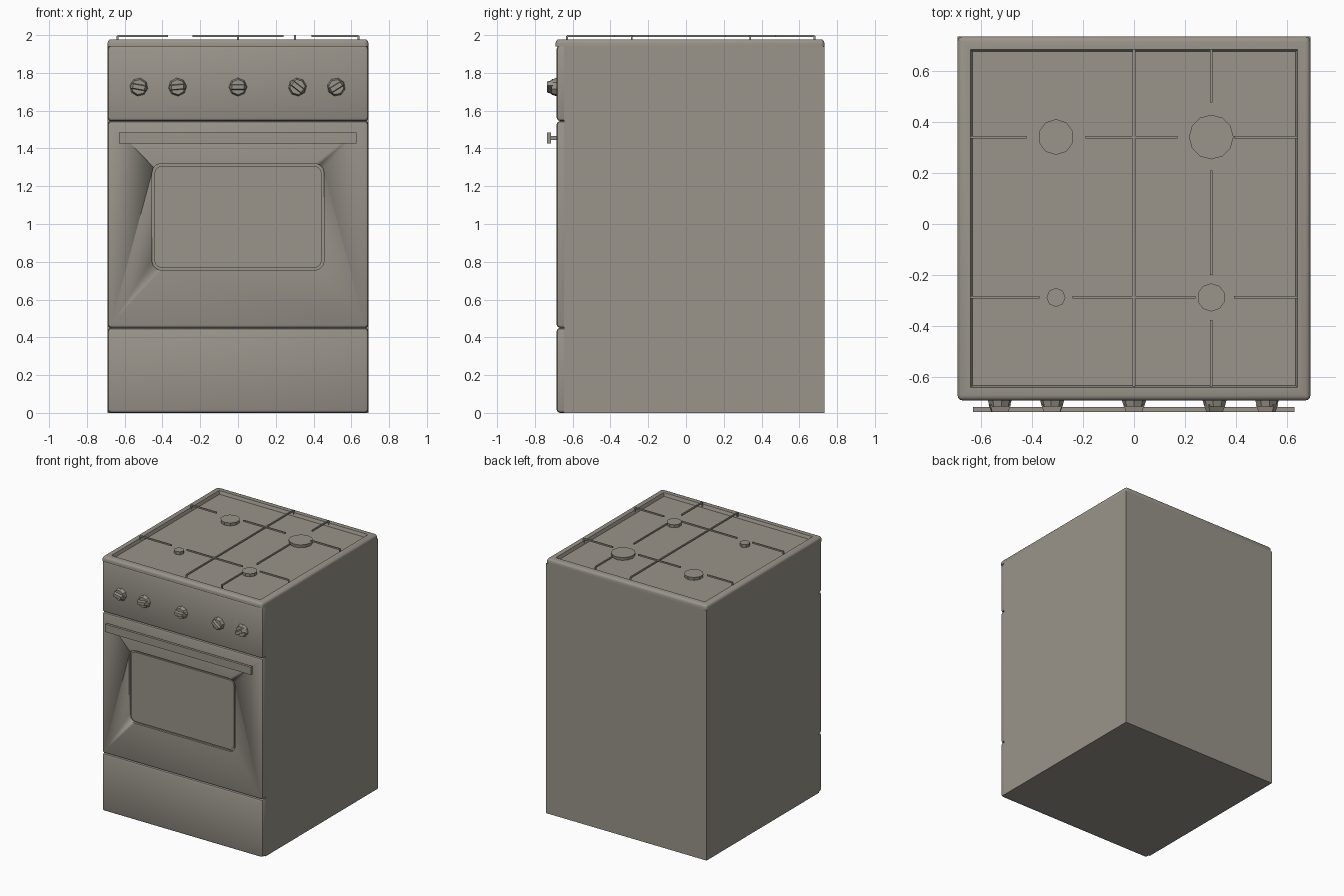
import bpy
import bmesh
from math import radians
from mathutils import Matrix, Vector

cube = bpy.data.objects.get("Cube")
if cube:
    bpy.data.objects.remove(cube, do_unlink=True)

# Single enamel colour
enamel = bpy.data.materials.new("warm grey enamel")
enamel.use_nodes = True
COLOUR = (0.32, 0.295, 0.255, 1)
enamel.diffuse_color = COLOUR
enamel.node_tree.nodes["Principled BSDF"].inputs["Base Color"].default_value = COLOUR


def finish(name, bm, smooth=True):
    """Turn a bmesh into a named, coloured object."""
    bmesh.ops.recalc_face_normals(bm, faces=bm.faces)
    mesh = bpy.data.meshes.new(name)
    bm.to_mesh(mesh)
    bm.free()
    mesh.materials.append(enamel)
    ob = bpy.data.objects.new(name, mesh)
    bpy.context.collection.objects.link(ob)
    if smooth:
        bpy.ops.object.select_all(action="DESELECT")
        ob.select_set(True)
        bpy.context.view_layer.objects.active = ob
        bpy.ops.object.shade_smooth_by_angle(angle=radians(35))
    return ob


def add_box(bm, lo, hi):
    lo, hi = Vector(lo), Vector(hi)
    matrix = Matrix.Translation((lo + hi) / 2) @ Matrix.Diagonal((*(hi - lo), 1))
    return bmesh.ops.create_cube(bm, size=1, matrix=matrix)["verts"]


def box(name, lo, hi, width=0, segments=2, rule=lambda edge: True):
    """Box whose edges that pass the rule are rounded."""
    bm = bmesh.new()
    add_box(bm, lo, hi)
    if width:
        edges = [e for e in bm.edges if rule(e)]
        bmesh.ops.bevel(bm, geom=edges, offset=width, segments=segments,
                        profile=0.5, affect="EDGES")
    return finish(name, bm)


def runs_along(edge, axis):
    a, b = edge.verts
    return abs(a.co[axis] - b.co[axis]) > 0.001


def rounded_slab(name, lo, hi, radius):
    """Slab facing front with rounded corners."""
    return box(name, lo, hi, radius, 3, lambda e: runs_along(e, 1))


# Carcass behind the front panels, and a narrower core that backs the grooves
HALF, FRONT, BACK, JOIN = 0.69, -0.685, 0.733, -0.645
box("carcass", (-HALF, JOIN, 0), (HALF, BACK, 1.94))
box("front_core", (-0.674, -0.669, 0.02), (0.674, JOIN + 0.01, 1.93))


# Front panels separated by shallow V grooves
def front_panel(name, bottom, top):
    return box(name, (-HALF, FRONT, bottom), (HALF, JOIN, top), 0.018, 2,
               lambda e: any(v.co.y < JOIN - 0.01 for v in e.verts))


front_panel("lower_drawer_front", 0, 0.45)
door = front_panel("oven_door", 0.45, 1.545)
front_panel("control_panel", 1.545, 1.945)

# Window set into a pocket, leaving a thin groove around it
cutter = rounded_slab("window_cutter", (-0.456, -0.75, 0.755), (0.456, -0.665, 1.32), 0.05)
cutter.hide_render = True
cut = door.modifiers.new("window_pocket", "BOOLEAN")
cut.operation, cut.object, cut.solver = "DIFFERENCE", cutter, "EXACT"
bpy.context.view_layer.objects.active = door
bpy.ops.object.modifier_apply(modifier=cut.name)
bpy.data.objects.remove(cutter, do_unlink=True)
rounded_slab("oven_window", (-0.443, -0.682, 0.768), (0.443, -0.66, 1.307), 0.04)

# Door handle on two stems
box("door_handle", (-0.63, -0.735, 1.425), (0.627, -0.715, 1.485))
for side, x in (("right", -0.52), ("left", 0.52)):
    box(side + "_handle_stem", (x - 0.02, -0.72, 1.445), (x + 0.02, FRONT + 0.01, 1.465))

# Hob plate with a sunken tray
bm = bmesh.new()
add_box(bm, (-HALF, -0.69, 1.94), (HALF, BACK, 1.978))
edges = [e for e in bm.edges if any(v.co.z > 1.95 for v in e.verts)]
bmesh.ops.bevel(bm, geom=edges, offset=0.02, segments=3, profile=0.5, affect="EDGES")
top = max((f for f in bm.faces if f.normal.z > 0.9), key=lambda f: f.calc_area())
bmesh.ops.inset_region(bm, faces=[top], thickness=0.043)
bmesh.ops.inset_region(bm, faces=[top], thickness=0.012, depth=-0.024)
finish("hob_plate", bm)

# Burner caps
TRAY = 1.95
BURNERS = {
    "back_right": (-0.305, 0.34, 0.07, 10),
    "back_left": (0.302, 0.34, 0.087, 12),
    "front_right": (-0.305, -0.287, 0.037, 8),
    "front_left": (0.302, -0.287, 0.055, 10),
}
for place, (x, y, radius, sides) in BURNERS.items():
    bm = bmesh.new()
    bmesh.ops.create_cone(bm, cap_ends=True, segments=sides, radius1=radius * 0.94,
                          radius2=radius, depth=0.03,
                          matrix=Matrix.Translation((x, y, TRAY + 0.013)))
    finish(place + "_burner", bm)


# Pan support rods, with feet where they meet the rim
def rods(name, axis, fixed, spans):
    bm = bmesh.new()
    t = 0.005
    for start, end in spans:
        lo, hi = [fixed - t] * 2, [fixed + t] * 2
        lo[axis], hi[axis] = start, end
        add_box(bm, (*lo, 1.989), (*hi, 2.0))
        for tip in (start, end):
            if abs(tip) > 0.6:
                lo[axis], hi[axis] = tip - t, tip + t
                add_box(bm, (*lo, 1.965), (*hi, 1.995))
    finish(name, bm, smooth=False)


rods("back_cross_rods", 0, 0.34, [(-0.637, -0.42), (-0.19, 0.17), (0.39, 0.637)])
rods("front_cross_rods", 0, -0.287, [(-0.637, -0.37), (-0.24, 0.24), (0.39, 0.637)])
rods("centre_rod", 1, 0, [(-0.63, 0.68)])
rods("left_rods", 1, 0.302, [(-0.63, -0.375), (-0.2, 0.21), (0.475, 0.68)])

# Control knobs: tapered eight-sided base with a turned grip bar
for i, (x, turn) in enumerate([(-0.525, 10), (-0.32, -5), (0, 0), (0.315, 38), (0.52, -32)]):
    bm = bmesh.new()
    to_front = Matrix.Rotation(radians(90), 4, "X")
    bmesh.ops.create_cone(bm, cap_ends=True, segments=8, radius1=0.049, radius2=0.04,
                          depth=0.03, matrix=Matrix.Translation((0, -0.013, 0)) @ to_front)
    grip = add_box(bm, (-0.042, -0.05, -0.016), (0.042, -0.02, 0.016))
    for v in grip:
        if v.co.y < -0.04:
            v.co.x *= 0.75
            v.co.z *= 0.7
    bm.transform(Matrix.Translation((x, FRONT, 1.725)) @ Matrix.Rotation(radians(turn), 4, "Y"))
    finish(f"control_knob_{i + 1}", bm)
